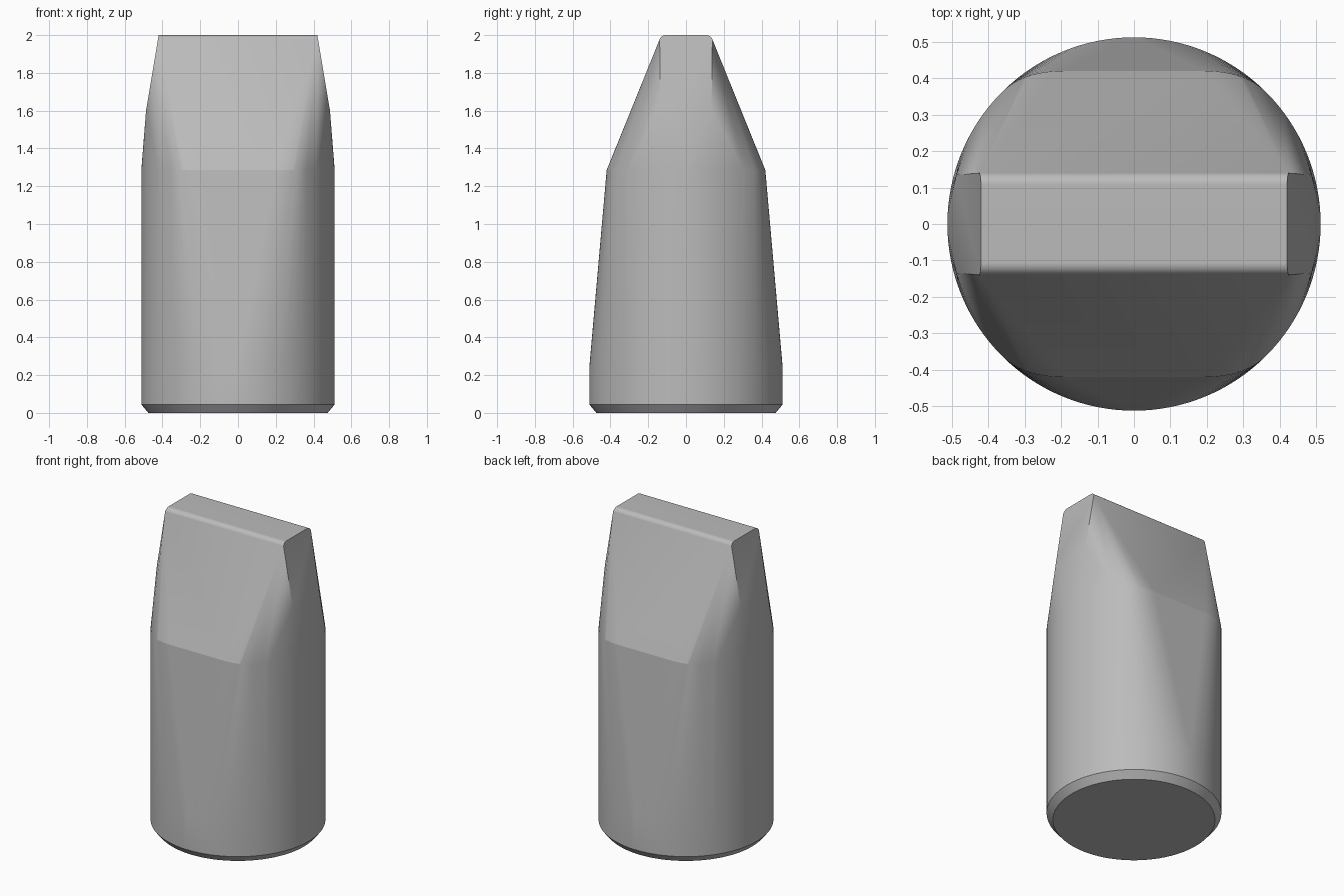
import bpy
import bmesh
from math import sin, cos, pi, radians
from mathutils import Vector

if "Cube" in bpy.data.objects:
    bpy.data.objects.remove(bpy.data.objects["Cube"], do_unlink=True)

R = 0.512          # body radius
SEGMENTS = 128
SHOULDER = 1.285   # height where the wedge begins
CORNERS = [(sx, sy) for sx in (-1, 1) for sy in (-1, 1)]

steel = bpy.data.materials.new("grey_steel")
steel.use_nodes = True
grey = (0.5, 0.5, 0.5, 1)
steel.diffuse_color = grey
steel.node_tree.nodes["Principled BSDF"].inputs["Base Color"].default_value = grey


def circle(radius, z):
    return [(radius * cos(2 * pi * i / SEGMENTS), radius * sin(2 * pi * i / SEGMENTS), z)
            for i in range(SEGMENTS)]


points = []

# Round base with a chamfered foot
for radius, z in ((0.475, 0), (R, 0.045), (R, 0.24)):
    points += circle(radius, z)

# Shoulder: circular sides, flattened front and back with rounded corners
points += [p for p in circle(R, SHOULDER) if abs(p[1]) < R * sin(pi / 4)]
start = Vector((0.19, 0.42))
control = Vector((0.304, 0.42))
end = Vector((R * cos(pi / 4), R * sin(pi / 4)))
for i in range(13):
    t = i / 12
    q = start * (1 - t) ** 2 + control * 2 * t * (1 - t) + end * t * t
    points += [(sx * q.x, sy * q.y, SHOULDER) for sx, sy in CORNERS]

# Side facets of the wedge
points += [(sx * 0.487, sy * 0.135, 1.6) for sx, sy in CORNERS]

# Narrow tip with rounded long edges
slope = radians(68)
fillet = 0.035
for i in range(9):
    a = slope * i / 8
    y = 0.107 + fillet * sin(a)
    z = 2 - fillet * (1 - cos(a))
    x = 0.42 + (2 - z) * 0.17
    points += [(sx * x, sy * y, z) for sx, sy in CORNERS]

# Skin the sections into one convex body
bm = bmesh.new()
for p in points:
    bm.verts.new(p)
hull = bmesh.ops.convex_hull(bm, input=bm.verts[:])
loose = {v for v in bm.verts if not v.link_faces}
bmesh.ops.delete(bm, geom=list(loose), context='VERTS')
bmesh.ops.dissolve_limit(bm, angle_limit=radians(0.1), verts=bm.verts[:], edges=bm.edges[:])
bmesh.ops.recalc_face_normals(bm, faces=bm.faces[:])
mesh = bpy.data.meshes.new("wedge_tip_body")
bm.to_mesh(mesh)
bm.free()

body = bpy.data.objects.new("wedge_tip_body", mesh)
bpy.context.collection.objects.link(body)
mesh.materials.append(steel)

# Smooth curves, crisp wedge creases, flat large faces
bpy.ops.object.select_all(action='DESELECT')
body.select_set(True)
bpy.context.view_layer.objects.active = body
bpy.ops.object.shade_smooth_by_angle(angle=radians(14))
weighted = body.modifiers.new("weighted_normals", 'WEIGHTED_NORMAL')
weighted.keep_sharp = True
